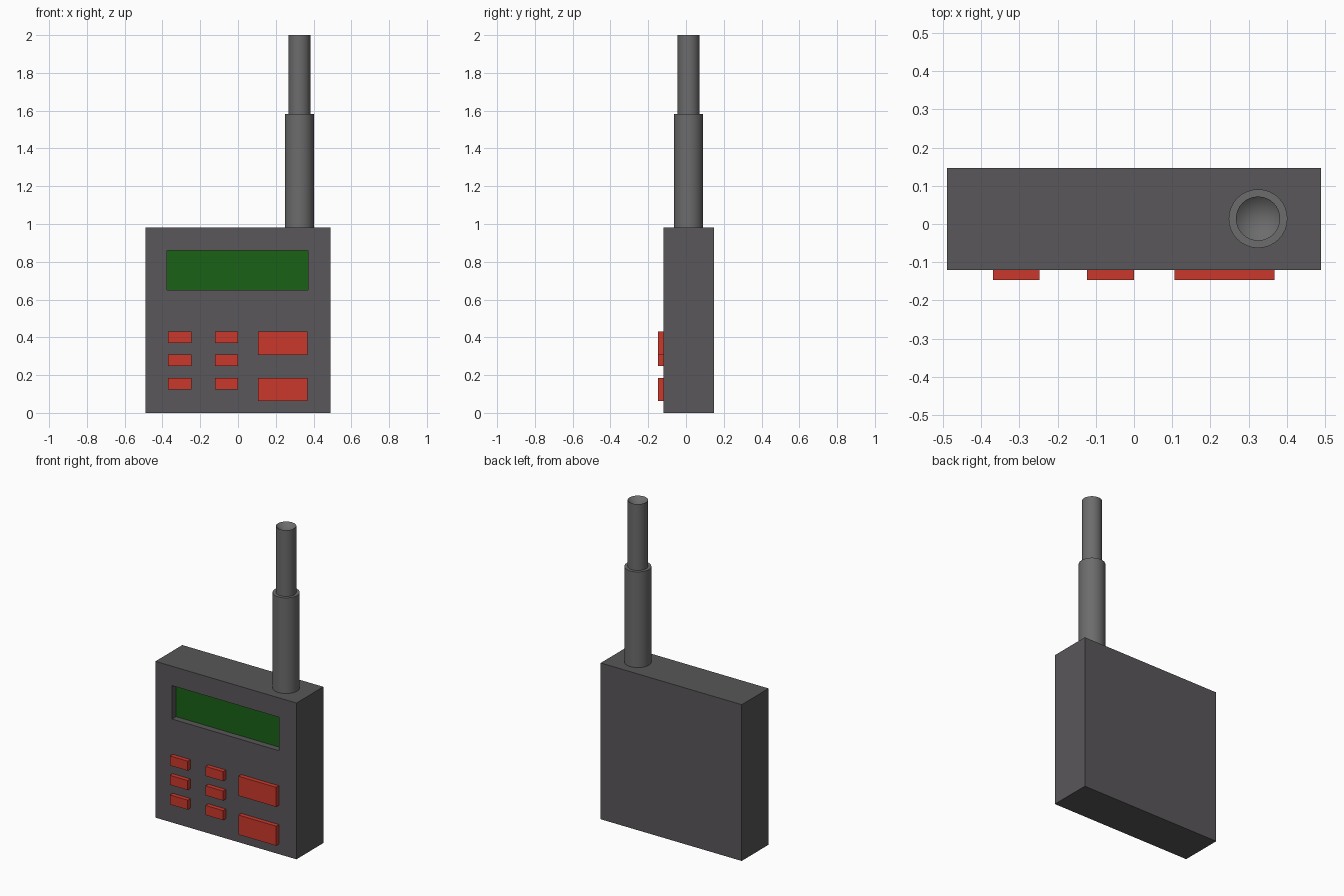
import bpy
import bmesh
from mathutils import Vector

if "Cube" in bpy.data.objects:
    bpy.data.objects.remove(bpy.data.objects["Cube"])


def material(name, color):
    mat = bpy.data.materials.new(name)
    mat.diffuse_color = color
    mat.use_nodes = True
    mat.node_tree.nodes["Principled BSDF"].inputs["Base Color"].default_value = mat.diffuse_color
    return mat


def box(name, x, y, z, mat=None):
    """Box from (min, max) pairs on each axis."""
    bm = bmesh.new()
    bmesh.ops.create_cube(bm, size=1)
    lo, hi = Vector((x[0], y[0], z[0])), Vector((x[1], y[1], z[1]))
    for v in bm.verts:
        v.co = Vector([(lo[i] + hi[i]) / 2 + v.co[i] * (hi[i] - lo[i]) for i in range(3)])
    mesh = bpy.data.meshes.new(name)
    bm.to_mesh(mesh)
    bm.free()
    obj = bpy.data.objects.new(name, mesh)
    bpy.context.collection.objects.link(obj)
    if mat:
        mesh.materials.append(mat)
    return obj


def rod(name, radius, z0, z1, dish=0.0):
    """Antenna section, optionally with a conical hollow in its tip."""
    bpy.ops.mesh.primitive_cylinder_add(vertices=32, radius=radius, depth=z1 - z0,
                                        location=(0.325, 0.014, (z0 + z1) / 2))
    obj = bpy.context.object
    obj.name = name
    if dish:
        bm = bmesh.new()
        bm.from_mesh(obj.data)
        bm.normal_update()
        top = max(bm.faces, key=lambda f: f.calc_center_median().z)
        tip = bmesh.ops.poke(bm, faces=[top])["verts"][0]
        tip.co.z -= dish
        bm.to_mesh(obj.data)
        bm.free()
    bpy.ops.object.shade_smooth_by_angle()
    return obj


grey = material("casing_grey", (0.1, 0.095, 0.1, 1))
green = material("screen_green", (0.01, 0.12, 0.008, 1))
red = material("button_red", (0.6, 0.04, 0.025, 1))

FRONT = -0.12
SCREEN_X, SCREEN_Z = (-0.375, 0.37), (0.65, 0.86)

# Casing with a recessed screen opening
body = box("body", (-0.49, 0.49), (FRONT, 0.147), (0, 0.982), grey)
cutter = box("screen_cutter", SCREEN_X, (FRONT - 0.1, FRONT + 0.042), SCREEN_Z)
cutter.hide_render = True
cutter.hide_set(True)
cut = body.modifiers.new("screen_recess", "BOOLEAN")
cut.operation = "DIFFERENCE"
cut.solver = "EXACT"
cut.object = cutter

# Screen panel on the floor of the recess
box("screen", SCREEN_X, (FRONT + 0.04, FRONT + 0.044), SCREEN_Z, green)

# Small buttons: two columns of three
for col, x in enumerate((-0.37, -0.123)):
    for row, z in enumerate((0.37, 0.248, 0.125)):
        box(f"small_button_{col}_{row}", (x, x + 0.123), (-0.147, FRONT + 0.01), (z, z + 0.06), red)

# Large buttons
for row, z in enumerate((0.307, 0.063)):
    box(f"large_button_{row}", (0.106, 0.368), (-0.147, FRONT + 0.01), (z, z + 0.123), red)

# Two-stage antenna
for part in (rod("antenna_base", 0.077, 0.97, 1.583),
             rod("antenna_tip", 0.058, 1.57, 2.0, dish=0.05)):
    part.data.materials.append(material(part.name + "_grey", (0.15, 0.15, 0.15, 1)))
